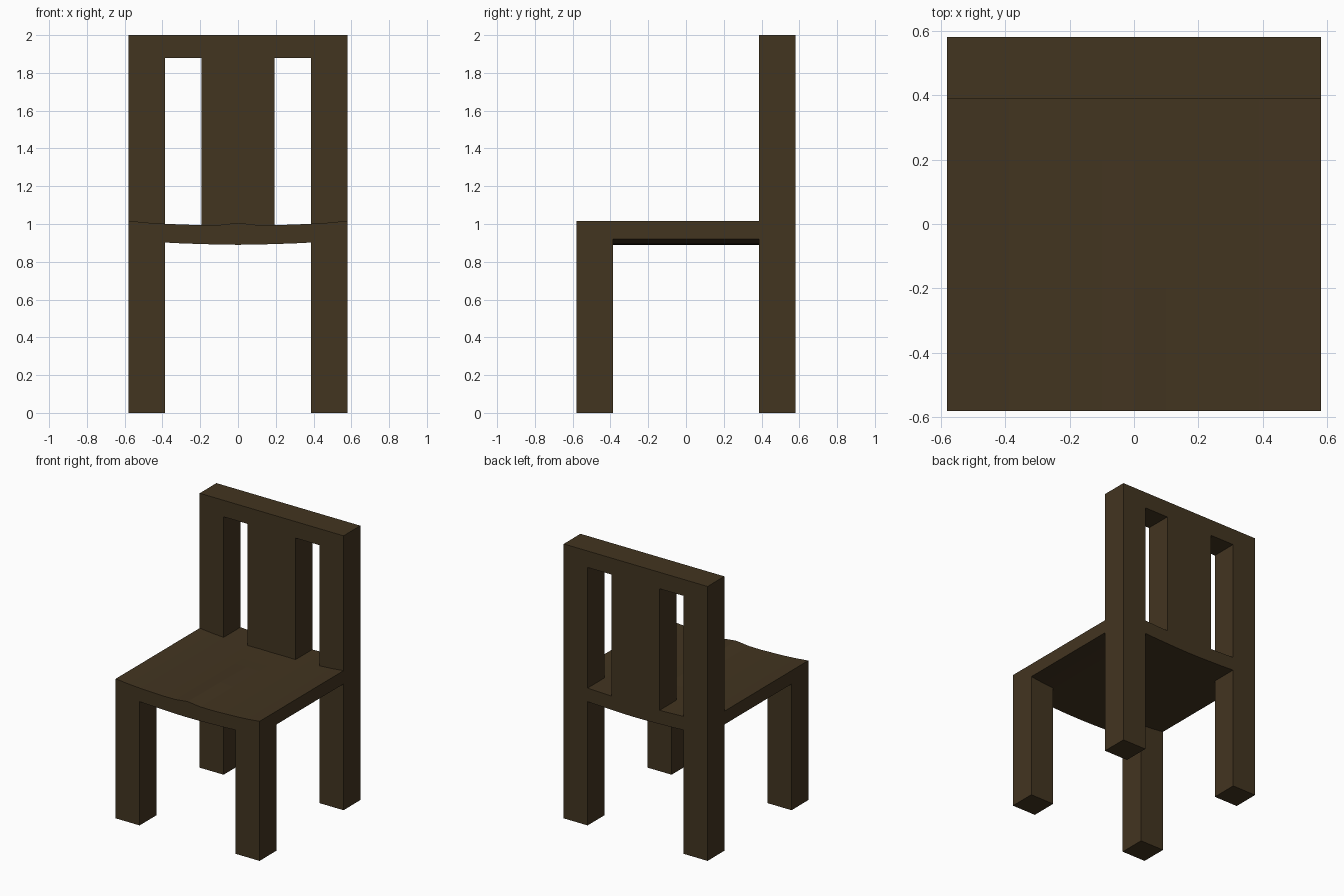
import bpy, bmesh

if "Cube" in bpy.data.objects:
    bpy.data.objects.remove(bpy.data.objects["Cube"])

wood = bpy.data.materials.new("dark_wood")
wood.diffuse_color = (0.055, 0.035, 0.0145, 1)
wood.use_nodes = True
wood.node_tree.nodes["Principled BSDF"].inputs["Base Color"].default_value = wood.diffuse_color


def loft(name, sections):
    """Solid through matching x-z outlines placed at successive y positions."""
    bm = bmesh.new()
    loops = [[bm.verts.new((x, y, z)) for x, z in outline] for y, outline in sections]
    n = len(loops[0])
    for a, b in zip(loops, loops[1:]):
        for i in range(n):
            j = (i + 1) % n
            bm.faces.new((a[i], a[j], b[j], b[i]))
    bm.faces.new(loops[0])
    bm.faces.new(loops[-1][::-1])
    bmesh.ops.recalc_face_normals(bm, faces=bm.faces)
    mesh = bpy.data.meshes.new(name)
    bm.to_mesh(mesh)
    bm.free()
    mesh.materials.append(wood)
    obj = bpy.data.objects.new(name, mesh)
    bpy.context.collection.objects.link(obj)


def bar(name, outline, y0, y1):
    loft(name, [(y0, outline), (y1, outline)])


def rect(x0, x1, z0, z1):
    return [(x0, z0), (x1, z0), (x1, z1), (x0, z1)]


W, I = 0.58, 0.387  # outer half width, inner edge of legs
top = [(0.1, 0.995), (0.193, 0.994), (0.29, 0.997), (I, 1.001), (0.48, 1.007), (W, 1.017)]
bottom = [(0.1, 0.891), (0.193, 0.894), (0.29, 0.897), (I, 0.902), (0.48, 0.909), (W, 0.92)]


def seat_outline(ridge, limit):
    t = [p for p in top if p[0] <= limit]
    b = [p for p in bottom if p[0] <= limit]
    return ([(-x, z) for x, z in b[::-1]] + [(0, 0.89)] + b
            + t[::-1] + [(0, 0.994 + ridge)] + [(-x, z) for x, z in t])


# Dished seat with a centre ridge fading toward the back
loft("seat", [(-W, seat_outline(0.012, W)), (-0.2, seat_outline(0.010, W)),
              (0.1, seat_outline(0.004, W)), (0.2, seat_outline(0, W)),
              (I, seat_outline(0, W))])
bar("seat_rear_rail", seat_outline(0, I), I, W)

# Front legs meet the curved underside; rear posts run full height
for side, s in (("left", -1), ("right", 1)):
    leg = [(I, 0), (W, 0)] + bottom[:2:-1]
    bar("front_leg_" + side, [(s * x, z) for x, z in leg], -W, -I)
    bar("rear_post_" + side, rect(s * I, s * W, 0, 2), I, W)

# Backrest
bar("back_top_rail", rect(-I, I, 1.88, 2), I, W)
bar("back_splat", rect(-0.193, 0.193, 0.994, 1.88), I, W)
